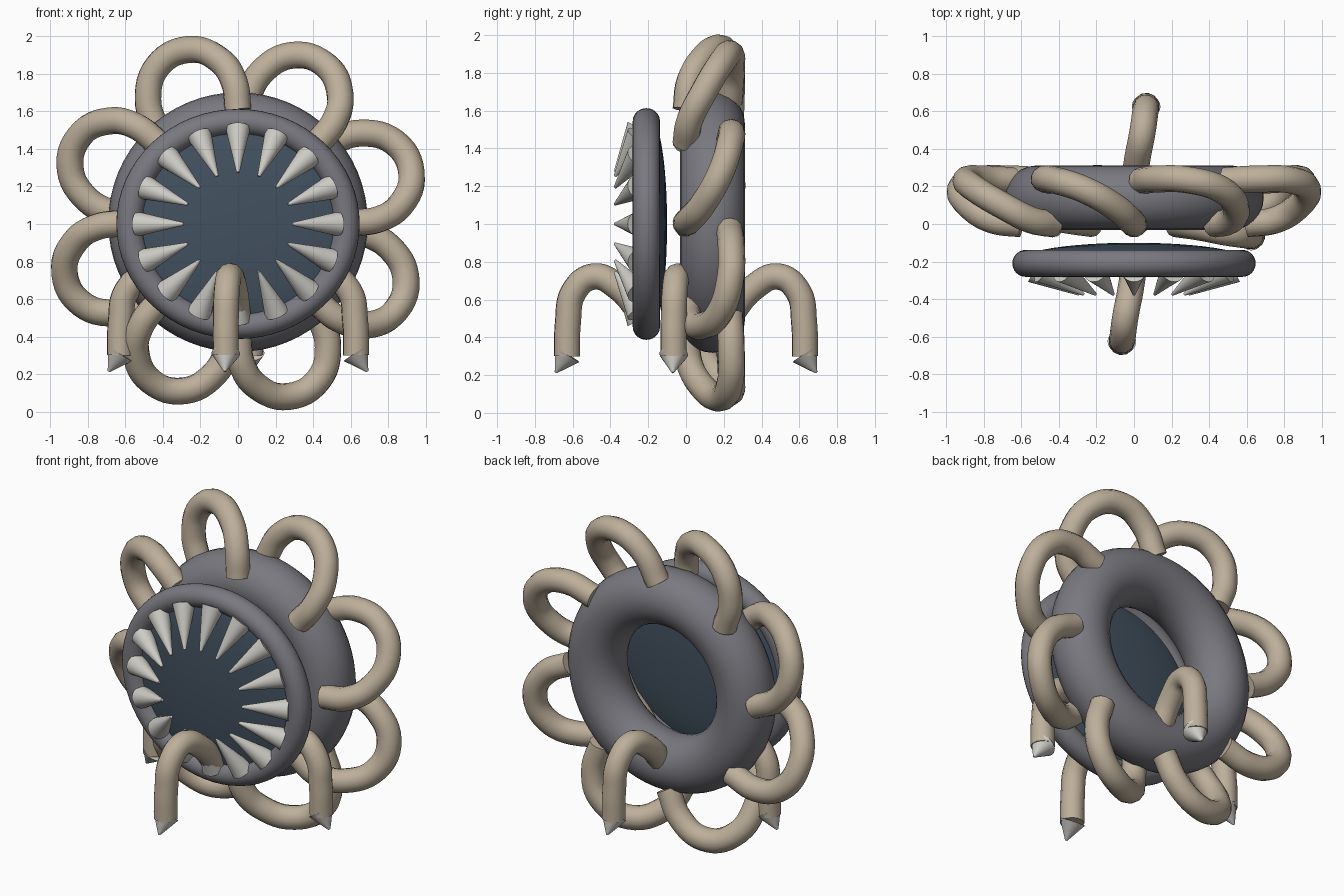
import bpy, math
from mathutils import Vector, Matrix

if "Cube" in bpy.data.objects:
    bpy.data.objects.remove(bpy.data.objects["Cube"])


def material(name, rgb):
    m = bpy.data.materials.new(name)
    m.diffuse_color = (*rgb, 1)
    m.use_nodes = True
    m.node_tree.nodes["Principled BSDF"].inputs["Base Color"].default_value = m.diffuse_color
    return m


GREY = material("grey_skin", (0.19, 0.19, 0.215))
BEIGE = material("beige_tentacle", (0.51, 0.43, 0.325))
IVORY = material("ivory_tooth", (0.61, 0.60, 0.56))
DARK = material("dark_blue_mouth", (0.055, 0.082, 0.115))


def finish(ob, name, mat):
    ob.name = name
    ob.data.materials.clear()
    ob.data.materials.append(mat)
    bpy.ops.object.select_all(action='DESELECT')
    ob.select_set(True)
    bpy.context.view_layer.objects.active = ob
    bpy.ops.object.shade_smooth_by_angle(angle=math.radians(40))
    return ob


def ring(name, loc, major, minor, scale=(1, 1, 1)):
    bpy.ops.mesh.primitive_torus_add(major_segments=64, minor_segments=24,
                                     major_radius=major, minor_radius=minor,
                                     location=loc, rotation=(math.pi / 2, 0, 0))
    ob = bpy.context.object
    ob.scale = scale
    finish(ob, name, GREY)


def tube(name, points, radius):
    cu = bpy.data.curves.new(name, 'CURVE')
    cu.dimensions = '3D'
    cu.bevel_depth = radius
    cu.bevel_resolution = 4
    cu.resolution_u = 6
    cu.use_fill_caps = True
    sp = cu.splines.new('BEZIER')
    sp.bezier_points.add(len(points) - 1)
    for bp, p in zip(sp.bezier_points, points):
        bp.co = p
        bp.handle_left_type = bp.handle_right_type = 'AUTO'
    ob = bpy.data.objects.new(name, cu)
    bpy.context.collection.objects.link(ob)
    bpy.ops.object.select_all(action='DESELECT')
    ob.select_set(True)
    bpy.context.view_layer.objects.active = ob
    bpy.ops.object.convert(target='MESH')
    finish(bpy.context.object, name, BEIGE)


def spike(name, base, tip, radius, tip_radius=0.0):
    base, tip = Vector(base), Vector(tip)
    axis = tip - base
    bpy.ops.mesh.primitive_cone_add(vertices=24, radius1=radius, radius2=tip_radius,
                                    depth=axis.length, location=(base + tip) / 2,
                                    rotation=axis.to_track_quat('Z', 'Y').to_euler())
    finish(bpy.context.object, name, IVORY)


# Body ring, and the slightly oval mouth rim in front of it
ring("body_ring", (0, 0.14, 1.01), 0.52, 0.172)
ring("mouth_rim", (0, -0.21, 1.0), 0.577, 0.072, (1, 0.945, 1))

# Mouth: flattened dark dome
bpy.ops.mesh.primitive_uv_sphere_add(segments=48, ring_count=24, radius=1,
                                     location=(0, -0.19, 1.0), rotation=(math.pi / 2, 0, 0))
mouth = bpy.context.object
mouth.scale = (0.60, 0.565, 0.09)
finish(mouth, "mouth", DARK)

# Teeth around the mouth, leaning inward and forward
for i in range(16):
    a = i * math.tau / 16
    c, s = math.cos(a), math.sin(a)
    spike(f"tooth_{i + 1}", (0.535 * c, -0.25, 1 + 0.51 * s),
          (0.29 * c, -0.375, 1 + 0.275 * s), 0.066, 0.008)

# Looped tentacles: each runs from the back of the body to its front
loop = [(-0.43, 0.23, 0.48), (-0.48, 0.24, 0.66), (-0.43, 0.235, 0.835),
        (-0.27, 0.185, 0.925), (-0.10, 0.09, 0.87), (-0.02, 0.02, 0.75),
        (0.0, 0.0, 0.60)]
for i in range(8):
    rot = Matrix.Rotation(i * math.tau / 8, 3, 'Y')
    tube(f"loop_tentacle_{i + 1}",
         [rot @ Vector(p) + Vector((0, 0, 1.005)) for p in loop], 0.072)

# Four hanging legs with claws
leg = [(0.0, -0.22, 0.50), (-0.02, -0.36, 0.665), (-0.045, -0.49, 0.722),
       (-0.06, -0.595, 0.64), (-0.065, -0.625, 0.48), (-0.065, -0.63, 0.30)]
for i in range(4):
    rot = Matrix.Rotation(i * math.tau / 4, 3, 'Z')
    tube(f"leg_{i + 1}", [rot @ Vector(p) for p in leg], 0.07)
    spike(f"claw_{i + 1}", rot @ Vector((-0.065, -0.628, 0.31)),
          rot @ Vector((-0.07, -0.69, 0.213)), 0.076, 0.006)
